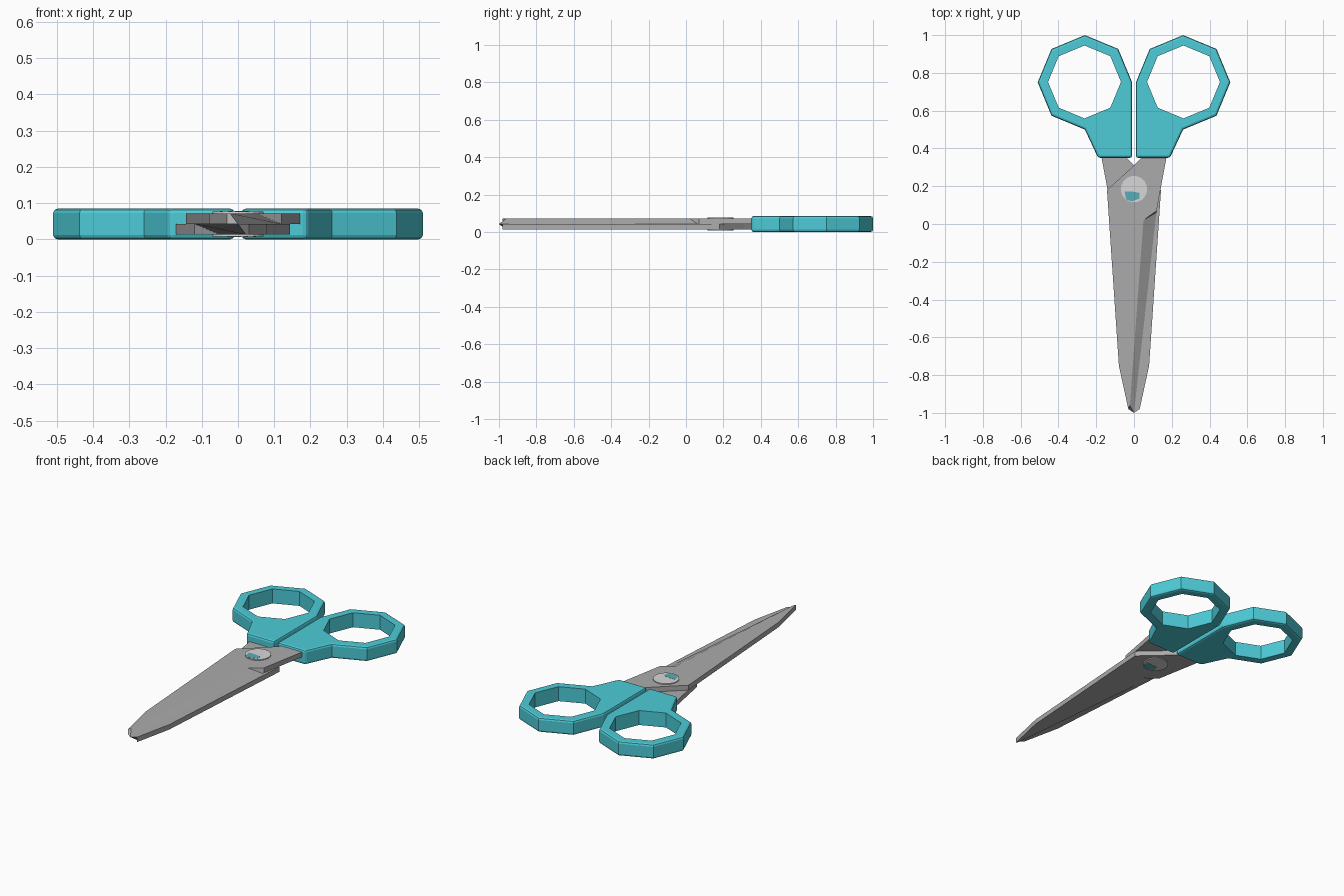
import bpy, bmesh, math
from mathutils import Matrix

cube = bpy.data.objects.get("Cube")
if cube:
    bpy.data.objects.remove(cube, do_unlink=True)

HEIGHT = 0.085
MID = HEIGHT / 2


def material(name, rgb):
    m = bpy.data.materials.new(name)
    m.use_nodes = True
    m.diffuse_color = (*rgb, 1)
    m.node_tree.nodes["Principled BSDF"].inputs["Base Color"].default_value = (*rgb, 1)
    return m


teal = material("teal plastic", (0.075, 0.6, 0.68))
steel = material("steel", (0.41, 0.41, 0.41))
bright = material("bright steel", (0.68, 0.68, 0.68))
dull_teal = material("dull teal", (0.1, 0.42, 0.47))


def loft(name, lower, upper, z0, z1, mat):
    """Solid between two outlines with matching point counts."""
    bm = bmesh.new()
    a = [bm.verts.new((x, y, z0)) for x, y in lower]
    b = [bm.verts.new((x, y, z1)) for x, y in upper]
    bm.faces.new(a)
    bm.faces.new(b)
    n = len(a)
    for i in range(n):
        j = (i + 1) % n
        bm.faces.new((a[i], a[j], b[j], b[i]))
    bmesh.ops.recalc_face_normals(bm, faces=bm.faces)
    mesh = bpy.data.meshes.new(name)
    bm.to_mesh(mesh)
    bm.free()
    mesh.materials.append(mat)
    ob = bpy.data.objects.new(name, mesh)
    bpy.context.collection.objects.link(ob)
    return ob


def turned_copy(ob, name):
    """Copy flipped half a turn about the long axis."""
    other = ob.copy()
    other.data = ob.data.copy()
    other.name = name
    turn = Matrix.Translation((0, 0, MID)) @ Matrix.Rotation(math.pi, 4, "Y")
    other.data.transform(turn @ Matrix.Translation((0, 0, -MID)))
    bpy.context.collection.objects.link(other)
    return other


def ring(cx, cy, r, n):
    return [(cx + r * math.cos(math.tau * i / n), cy + r * math.sin(math.tau * i / n))
            for i in range(n)]


# Handles: eight-sided loop joined to a grip, chamfered outside
octagon = ring(0.26, 0.75, 0.25, 8)
outline = octagon[:4] + [(0.01, 0.75), (0.01, 0.35), (0.19, 0.35)] + octagon[6:]
handle = loft("left_handle", outline, outline, 0, HEIGHT, teal)
hole = ring(0.262, 0.752, 0.193, 8)
cutter = loft("finger_hole_cutter", hole, hole, -0.1, 0.2, teal)
cutter.hide_render = True

bevel = handle.modifiers.new("chamfer", "BEVEL")
bevel.width = 0.012
bevel.segments = 2
bevel.limit_method = "ANGLE"
bevel.angle_limit = math.radians(60)
cut = handle.modifiers.new("finger hole", "BOOLEAN")
cut.object = cutter
cut.solver = "EXACT"
bpy.context.view_layer.objects.active = handle
handle.select_set(True)
for name in ("chamfer", "finger hole"):
    bpy.ops.object.modifier_apply(modifier=name)
handle.select_set(False)
bpy.data.objects.remove(cutter, do_unlink=True)
turned_copy(handle, "right_handle")

# Blades: flat shank and back, with a ground bevel down to the cutting edge
shank = [(0.177, 0.38), (0.14, 0.18), (0.12, 0.07)]
back = [(-0.03, -0.98), (-0.08, -0.75), (-0.143, 0.18), (0, 0.31), (0.07, 0.38)]
ridge = [(0.05, 0.02), (-0.022, -0.96)]
edge = [(0.118, 0.06), (0, -1)]
blade = loft("upper_blade", shank + edge + back, shank + ridge + back,
             MID + 0.0005, 0.072, steel)
turned_copy(blade, "lower_blade")

# Pivot screw through both blades
disc = ring(0, 0.185, 0.07, 20)
loft("pivot_screw", disc, disc, 0.008, 0.077, bright)

# Small coloured fleck on both screw faces
fleck = [(-0.05, 0.172), (-0.042, 0.13), (-0.01, 0.12), (0.03, 0.135),
         (0.028, 0.165), (-0.01, 0.172)]
mark = loft("upper_screw_mark", fleck, fleck, 0.0765, 0.078, dull_teal)
turned_copy(mark, "lower_screw_mark")
